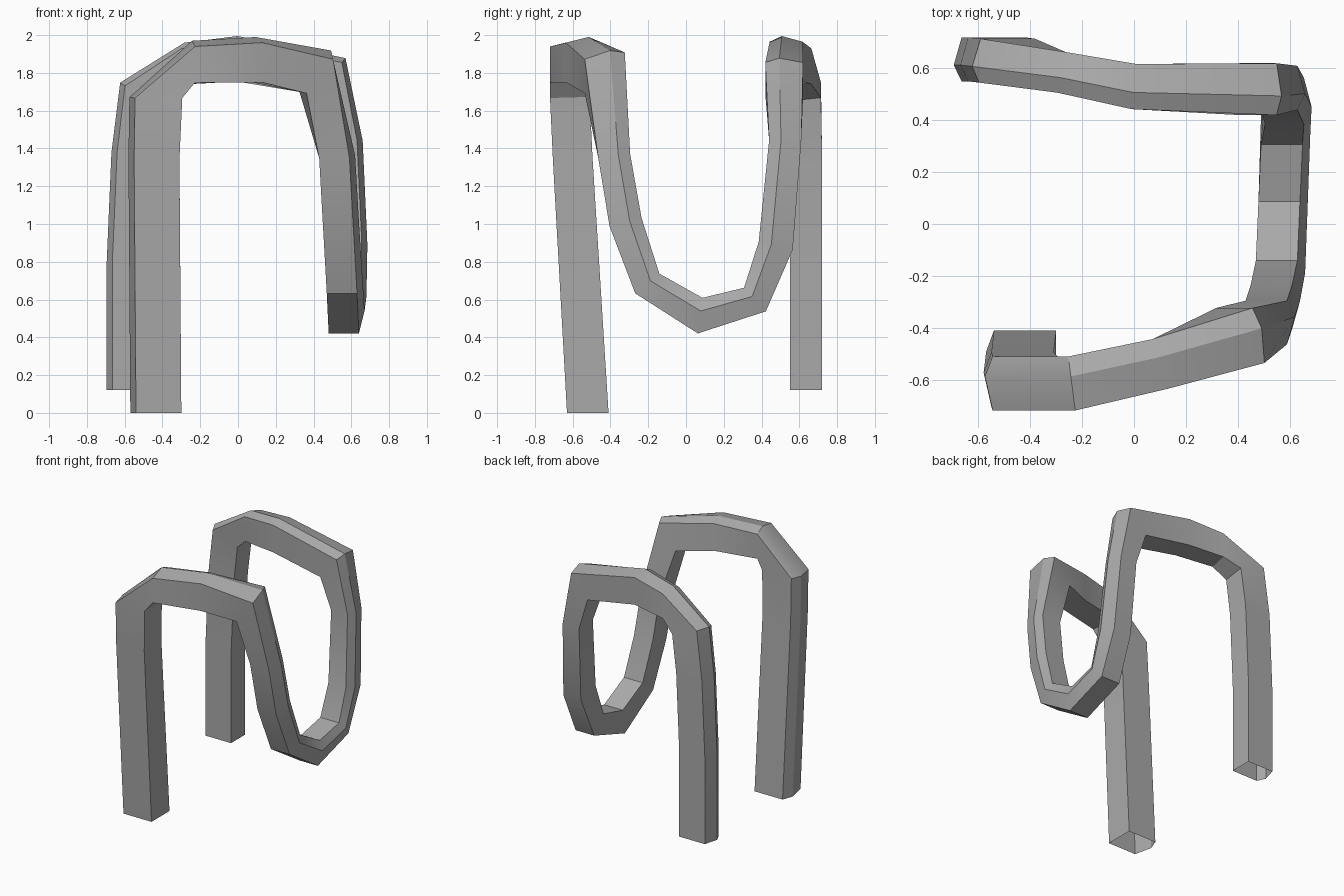
import bpy
import bmesh
from mathutils import Vector

cube = bpy.data.objects.get("Cube")
if cube:
    bpy.data.objects.remove(cube, do_unlink=True)

# One plain colour
grey = bpy.data.materials.new("mid_grey")
grey.use_nodes = True
colour = (0.4, 0.4, 0.4, 1.0)
grey.diffuse_color = colour
grey.node_tree.nodes["Principled BSDF"].inputs["Base Color"].default_value = colour

# Stations along the bar: centre, outward thickness vector, width across
front_arch = [
    ((-.42, -.52, 0), (-.24, 0, 0), .22),
    ((-.43, -.6, 1.35), (-.24, 0, 0), .21),
    ((-.42, -.615, 1.67), (-.25, 0, 0), .21),
    ((-.24, -.615, 1.845), (0, 0, .19), .21),
    ((.1, -.54, 1.855), (0, 0, .21), .2),
    ((.41, -.43, 1.8), (.14, 0, .18), .22),
]
hanging_loop = [
    ((.51, -.38, 1.36), (.16, 0, 0), .17),
    ((.53, -.32, 1.01), (.16, 0, 0), .175),
    ((.55, -.205, .685), (.16, 0, 0), .165),
    ((.56, .075, .515), (.16, 0, 0), .19),
    ((.57, .365, .6), (.16, 0, 0), .17),
    ((.58, .475, .885), (.15, 0, 0), .185),
    ((.56, .525, 1.44), (.14, 0, 0), .17),
]
back_arch = [
    ((.48, .52, 1.77), (.14, 0, .17), .2),
    ((0, .53, 1.86), (0, 0, .21), .175),
    ((-.28, .585, 1.835), (0, 0, .19), .16),
    ((-.49, .63, 1.7), (-.21, 0, .08), .17),
    ((-.53, .635, 1.38), (-.22, 0, 0), .17),
    ((-.555, .635, .8), (-.22, 0, 0), .17),
    ((-.555, .635, .12), (-.22, 0, 0), .17),
]

# Five-sided section: a rectangle whose outer side rises to a low ridge
RIDGE = 0.03
RIDGE_SHIFT = 0.13


def section(centre, outward, width, tangent):
    side = outward.cross(tangent).normalized() * width
    ridge = centre + outward / 2 + outward.normalized() * RIDGE + side * RIDGE_SHIFT
    return [
        centre - outward / 2 - side / 2,
        centre + outward / 2 - side / 2,
        ridge,
        centre + outward / 2 + side / 2,
        centre - outward / 2 + side / 2,
    ]


def sweep(name, stations):
    """Skin an open tube through the stations."""
    centres = [Vector(s[0]) for s in stations]
    last = len(centres) - 1
    bm = bmesh.new()
    rings = []
    for i, (_, outward, width) in enumerate(stations):
        before = (centres[i] - centres[max(i - 1, 0)]).normalized()
        after = (centres[min(i + 1, last)] - centres[i]).normalized()
        tangent = before + after
        if i in (0, last):
            tangent = Vector((0, 0, 1 if i == 0 else -1))
        corners = section(centres[i], Vector(outward), width, tangent)
        rings.append([bm.verts.new(c) for c in corners])
    for a, b in zip(rings, rings[1:]):
        for k in range(len(a)):
            n = (k + 1) % len(a)
            bm.faces.new((a[k], a[n], b[n], b[k]))
    bmesh.ops.recalc_face_normals(bm, faces=bm.faces)
    mesh = bpy.data.meshes.new(name)
    bm.to_mesh(mesh)
    bm.free()
    mesh.materials.append(grey)
    obj = bpy.data.objects.new(name, mesh)
    bpy.context.collection.objects.link(obj)
    return obj


# The whole bent bar, hollow and open at both feet
bar = sweep("bent_bar", front_arch + hanging_loop + back_arch)
bpy.ops.object.select_all(action="DESELECT")
bar.select_set(True)
bpy.context.view_layer.objects.active = bar
bpy.ops.object.shade_smooth_by_angle(angle=0.5)
